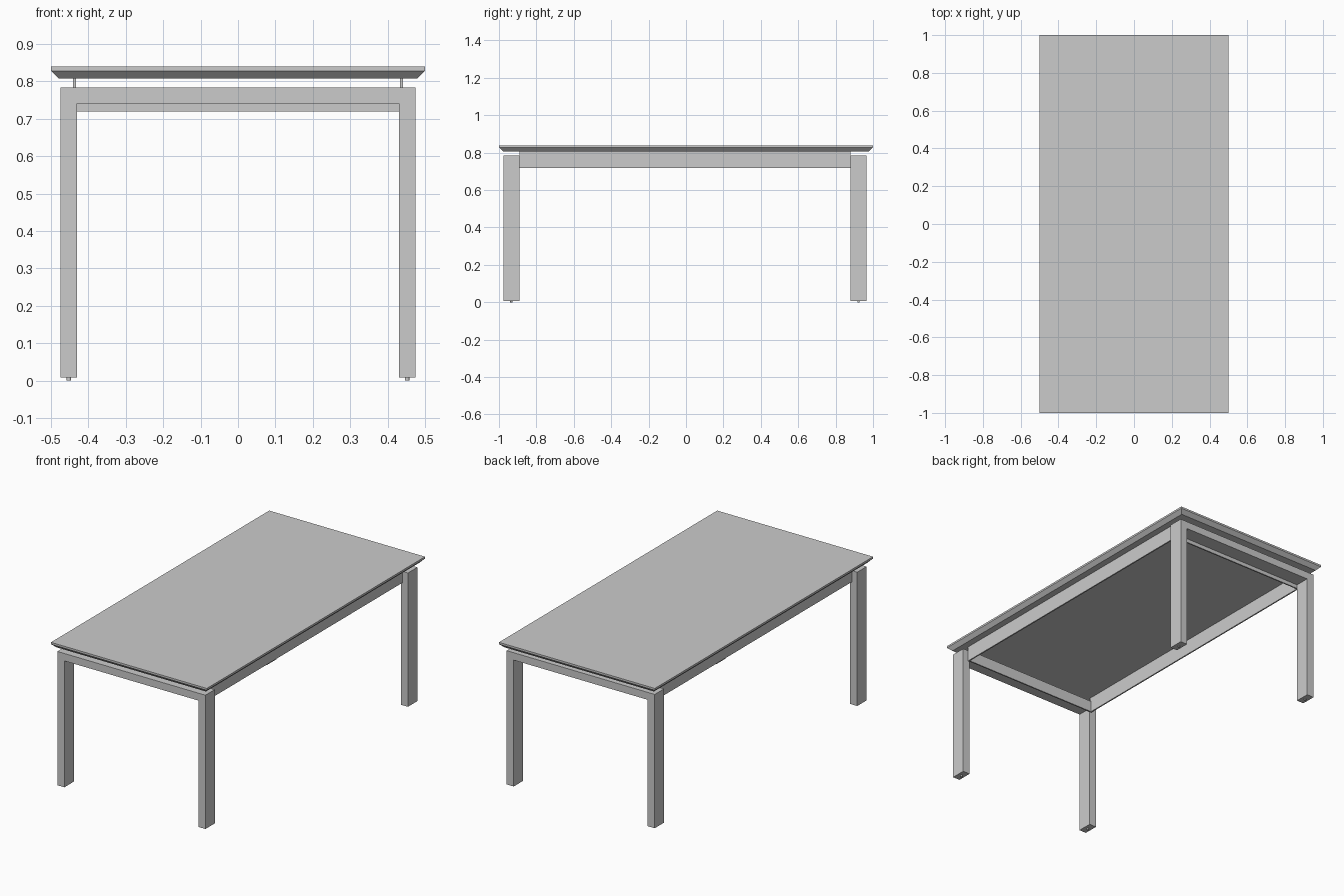
import bpy, bmesh

if "Cube" in bpy.data.objects:
    bpy.data.objects.remove(bpy.data.objects["Cube"])


def box(name, x0, x1, y0, y1, z0, z1):
    """Axis-aligned box from its limits."""
    bm = bmesh.new()
    bmesh.ops.create_cube(bm, size=1)
    for v in bm.verts:
        v.co.x = x1 if v.co.x > 0 else x0
        v.co.y = y1 if v.co.y > 0 else y0
        v.co.z = z1 if v.co.z > 0 else z0
    return finish(bm, name)


def finish(bm, name):
    bmesh.ops.recalc_face_normals(bm, faces=bm.faces)
    me = bpy.data.meshes.new(name)
    bm.to_mesh(me)
    bm.free()
    ob = bpy.data.objects.new(name, me)
    bpy.context.collection.objects.link(ob)
    return ob


def u_frame(name, y0, y1):
    """Inverted U profile: two legs and the beam joining them."""
    bm = bmesh.new()
    xo, xi, zb, zi, zt = 0.475, 0.43, 0.008, 0.741, 0.784
    profile = [(-xo, zb), (-xi, zb), (-xi, zi), (xi, zi),
               (xi, zb), (xo, zb), (xo, zt), (-xo, zt)]
    face = bm.faces.new([bm.verts.new((x, y0, z)) for x, z in profile])
    ext = bmesh.ops.extrude_face_region(bm, geom=[face])
    for v in ext["geom"]:
        if isinstance(v, bmesh.types.BMVert):
            v.co.y = y1
    return finish(bm, name)


# Table top: thin sheet over a panel whose sides slope inwards
box("top_sheet", -0.5, 0.5, -1, 1, 0.832, 0.839)
panel = box("top_panel", -0.5, 0.5, -1, 1, 0.828, 0.832)
bm = bmesh.new()
bm.from_mesh(panel.data)
bm.faces.ensure_lookup_table()
bottom = min(bm.faces, key=lambda f: f.calc_center_median().z)
ext = bmesh.ops.extrude_face_region(bm, geom=[bottom])
for v in ext["geom"]:
    if isinstance(v, bmesh.types.BMVert):
        v.co.x *= 0.479 / 0.5
        v.co.y *= 0.978
        v.co.z = 0.807
bmesh.ops.delete(bm, geom=[bottom], context='FACES_ONLY')
bm.to_mesh(panel.data)
bm.free()

# End frames with legs, and the thin apron behind each one
u_frame("front_leg_frame", -0.977, -0.891)
u_frame("back_leg_frame", 0.879, 0.965)
box("front_apron", -0.441, 0.441, -0.891, -0.883, 0.719, 0.784)
box("back_apron", -0.441, 0.441, 0.871, 0.879, 0.719, 0.784)

# Long side aprons carrying the top, and small round feet
for side, s in (("left", -1), ("right", 1)):
    xs = sorted((s * 0.433, s * 0.441))
    box(side + "_apron", xs[0], xs[1], -0.891, 0.879, 0.719, 0.807)
    for end, y in (("front", -0.934), ("back", 0.922)):
        bpy.ops.mesh.primitive_cylinder_add(
            vertices=16, radius=0.006, depth=0.008,
            location=(s * 0.452, y, 0.004))
        bpy.context.object.name = f"{end}_{side}_foot"
        bpy.ops.object.shade_smooth_by_angle()
